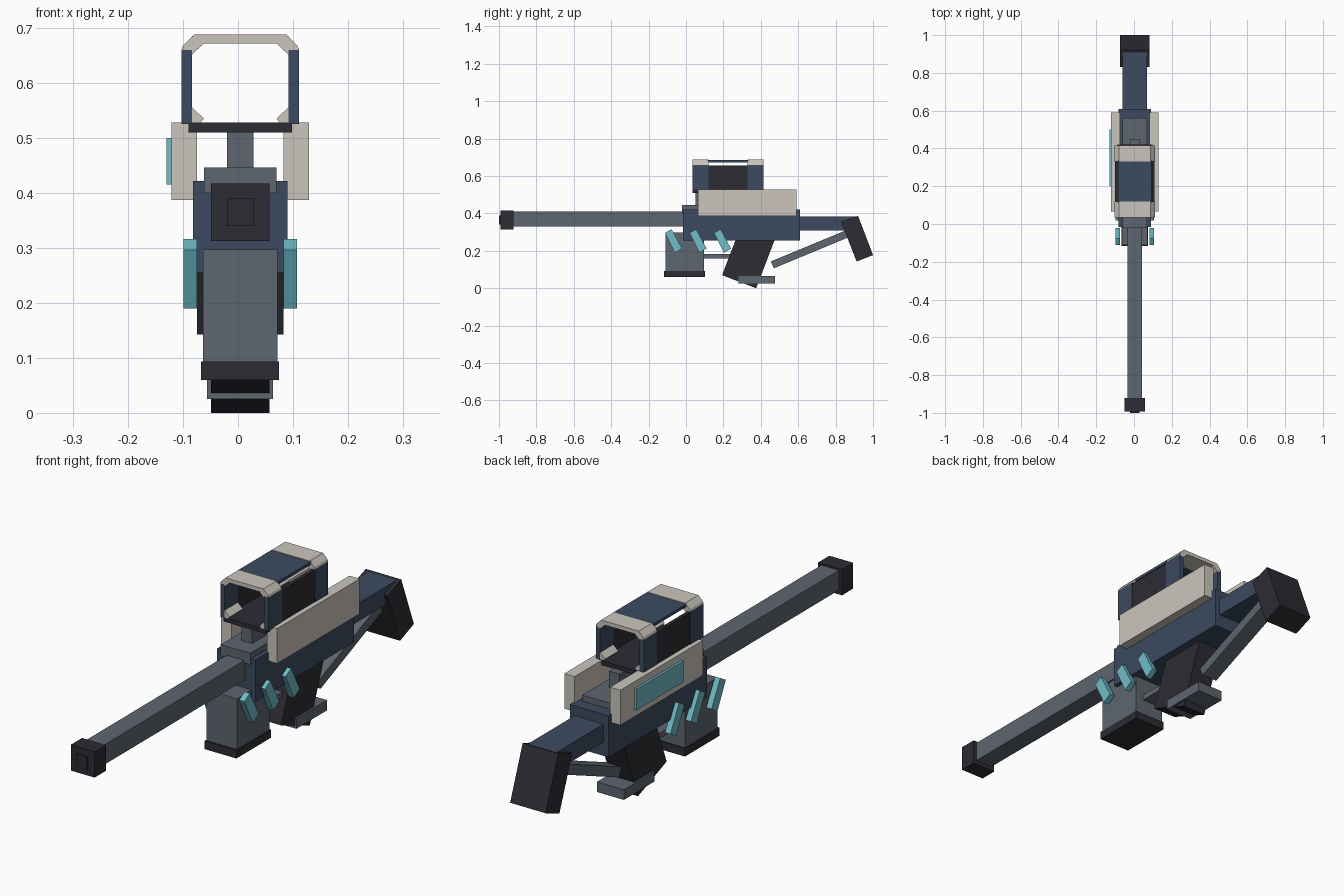
import bpy, bmesh
from mathutils import Vector

cube = bpy.data.objects.get("Cube")
if cube:
    bpy.data.objects.remove(cube)

CX = 0.004  # centre line of the body


def material(name, rgb):
    m = bpy.data.materials.new(name)
    m.use_nodes = True
    m.diffuse_color = (*rgb, 1)
    m.node_tree.nodes["Principled BSDF"].inputs["Base Color"].default_value = (*rgb, 1)
    return m


navy = material("navy", (0.045, 0.070, 0.117))
grey = material("steel grey", (0.112, 0.133, 0.159))
dark = material("charcoal", (0.026, 0.025, 0.033))
cream = material("cream", (0.597, 0.565, 0.515))
teal = material("teal", (0.162, 0.503, 0.578))


def extrude(name, points, offset, mat):
    """Extrude a flat polygon by an offset vector."""
    bm = bmesh.new()
    face = bm.faces.new([bm.verts.new(p) for p in points])
    new = bmesh.ops.extrude_face_region(bm, geom=[face])["geom"]
    bmesh.ops.translate(bm, vec=Vector(offset),
                        verts=[v for v in new if isinstance(v, bmesh.types.BMVert)])
    bmesh.ops.recalc_face_normals(bm, faces=bm.faces)
    mesh = bpy.data.meshes.new(name)
    bm.to_mesh(mesh)
    bm.free()
    mesh.materials.append(mat)
    obj = bpy.data.objects.new(name, mesh)
    bpy.context.collection.objects.link(obj)
    return obj


def side_part(name, x, yz, mat):
    """Side profile in y and z, extruded between two x values."""
    return extrude(name, [(CX + x[0], y, z) for y, z in yz], (x[1] - x[0], 0, 0), mat)


def front_part(name, y, xz, mat):
    """Front profile in x and z, extruded between two y values."""
    return extrude(name, [(CX + x, y[0], z) for x, z in xz], (0, y[1] - y[0], 0), mat)


def box(name, x, y, z, mat):
    if not isinstance(x, tuple):
        x = (-x, x)
    return side_part(name, x, [(y[0], z[0]), (y[1], z[0]), (y[1], z[1]), (y[0], z[1])], mat)


# Barrel and muzzle
box("barrel", 0.039, (-0.93, 0.0), (0.33, 0.41), grey)
box("muzzle", 0.053, (-0.993, -0.922), (0.313, 0.417), dark)
box("muzzle_tip", 0.024, (-1.0, -0.99), (0.34, 0.39), dark)

# Receiver, top rail and scope mount
box("receiver", 0.086, (-0.016, 0.61), (0.255, 0.422), navy)
box("top_rail", 0.066, (-0.022, 0.56), (0.40, 0.446), grey)
box("scope_mount", 0.024, (0.05, 0.45), (0.44, 0.512), grey)

# Magazine and trigger guard
box("magazine", 0.068, (-0.11, 0.097), (0.09, 0.297), grey)
box("magazine_base", 0.071, (-0.117, 0.102), (0.06, 0.093), dark)
box("trigger_guard", 0.03, (0.09, 0.27), (0.16, 0.183), grey)

# Slanted grip with its foot plate
side_part("grip", (-0.053, 0.053),
          [(0.193, 0.07), (0.375, 0.0), (0.49, 0.30), (0.308, 0.37)], dark)
box("grip_foot", 0.06, (0.28, 0.475), (0.025, 0.066), grey)

# Stock, butt and brace
box("stock", 0.064, (0.60, 0.92), (0.31, 0.383), navy)
side_part("butt", (-0.079, 0.079),
          [(0.83, 0.355), (0.92, 0.387), (1.0, 0.177), (0.912, 0.143)], dark)
side_part("stock_brace", (-0.035, 0.035),
          [(0.453, 0.143), (0.47, 0.107), (0.90, 0.285), (0.885, 0.322)], grey)

# Scope floor and roof
box("scope_floor", 0.094, (0.035, 0.42), (0.51, 0.528), dark)
box("scope_roof", 0.088, (0.115, 0.335), (0.673, 0.685), navy)
RINGS = (("front", (0.035, 0.12)), ("rear", (0.33, 0.415)))
for end, y in RINGS:
    box(end + "_ring_top", 0.077, y, (0.672, 0.688), cream)

# Parts that repeat on both sides
for side, s in (("left", 1), ("right", -1)):
    def span(a, b):
        return tuple(sorted((s * a, s * b)))

    box(side + "_panel", span(0.079, 0.125), (0.065, 0.59), (0.387, 0.528), cream)
    box(side + "_scope_wall", span(0.09, 0.105), (0.115, 0.335), (0.515, 0.655), dark)
    for end, y in RINGS:
        tag = f"{side}_{end}_ring"
        box(tag + "_post", span(0.088, 0.107), y, (0.525, 0.66), navy)
        front_part(tag + "_upper_corner", y,
                   [(s * x, z) for x, z in ((0.107, 0.66), (0.104, 0.668), (0.084, 0.688),
                                            (0.077, 0.688), (0.066, 0.672), (0.088, 0.651))], cream)
        front_part(tag + "_lower_corner", y,
                   [(s * x, z) for x, z in ((0.088, 0.556), (0.066, 0.535),
                                            (0.073, 0.527), (0.088, 0.527))], cream)
    # Slanted glowing fins
    for i in range(3):
        d = 0.131 * i
        side_part(f"{side}_fin_{i + 1}", span(0.079, 0.103),
                  [(-0.112 + d, 0.296), (-0.077 + d, 0.316),
                   (-0.021 + d, 0.212), (-0.059 + d, 0.190)], teal)

# Inlaid plate on the right panel only
box("right_panel_plate", (-0.134, -0.125), (0.20, 0.50), (0.415, 0.50), teal)
